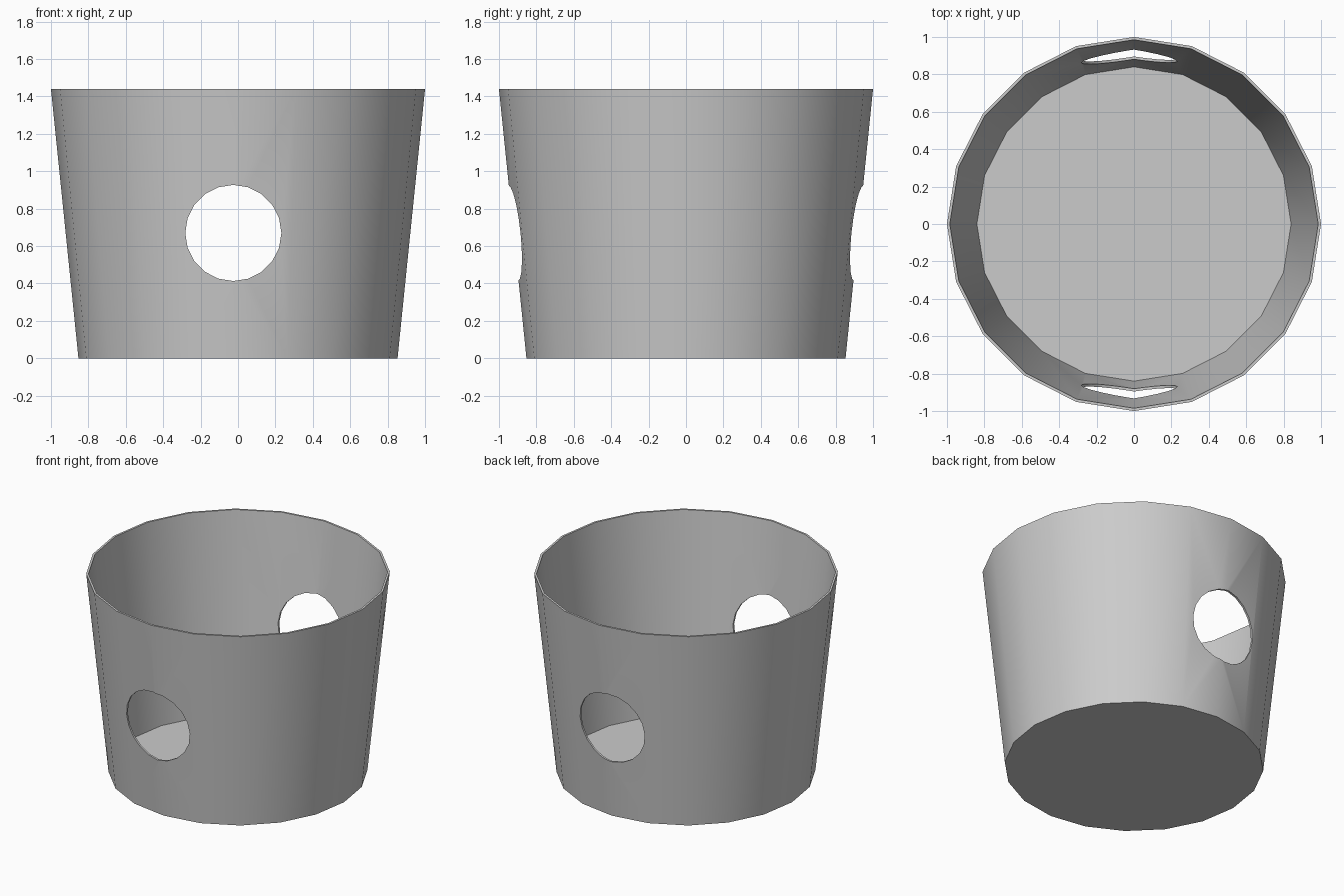
import bpy
import bmesh
from math import cos, sin, pi, radians

SIDES = 20
HEIGHT = 1.44

if "Cube" in bpy.data.objects:
    bpy.data.objects.remove(bpy.data.objects["Cube"], do_unlink=True)

grey = bpy.data.materials.new("light_grey")
grey.use_nodes = True
color = (0.6, 0.6, 0.6, 1)
grey.diffuse_color = color
grey.node_tree.nodes["Principled BSDF"].inputs["Base Color"].default_value = color


def lathe(name, profile):
    """Spin (radius, height) points around z and cap both ends."""
    bm = bmesh.new()
    rings = [[bm.verts.new((r * cos(2 * pi * i / SIDES), r * sin(2 * pi * i / SIDES), z))
              for i in range(SIDES)] for r, z in profile]
    for low, high in zip(rings, rings[1:]):
        for i in range(SIDES):
            j = (i + 1) % SIDES
            bm.faces.new((low[i], low[j], high[j], high[i]))
    bm.faces.new(rings[0])
    bm.faces.new(rings[-1])
    bmesh.ops.recalc_face_normals(bm, faces=bm.faces)
    mesh = bpy.data.meshes.new(name)
    bm.to_mesh(mesh)
    bm.free()
    obj = bpy.data.objects.new(name, mesh)
    bpy.context.collection.objects.link(obj)
    return obj


# Tapered bucket: outer wall, thin rim, inner wall and floor
bucket = lathe("bucket", [(0.853, 0), (1.0, HEIGHT), (0.985, HEIGHT), (0.84, 0.015)])
bucket.data.materials.append(grey)

# Round hole straight through the front and back walls
cutter = lathe("hole_cutter", [(0.257, -1.5), (0.257, 1.5)])
cutter.rotation_euler.x = radians(90)
cutter.location = (-0.025, 0, 0.67)
cutter.hide_render = True
cutter.data.materials.append(grey)

hole = bucket.modifiers.new("hole", "BOOLEAN")
hole.operation = "DIFFERENCE"
hole.solver = "EXACT"
hole.object = cutter
bpy.context.view_layer.objects.active = bucket
bucket.select_set(True)
bpy.ops.object.modifier_apply(modifier="hole")
bpy.data.objects.remove(cutter, do_unlink=True)

# Smooth walls with sharp rim, floor and hole edges
bpy.ops.object.shade_smooth_by_angle(angle=radians(30))
